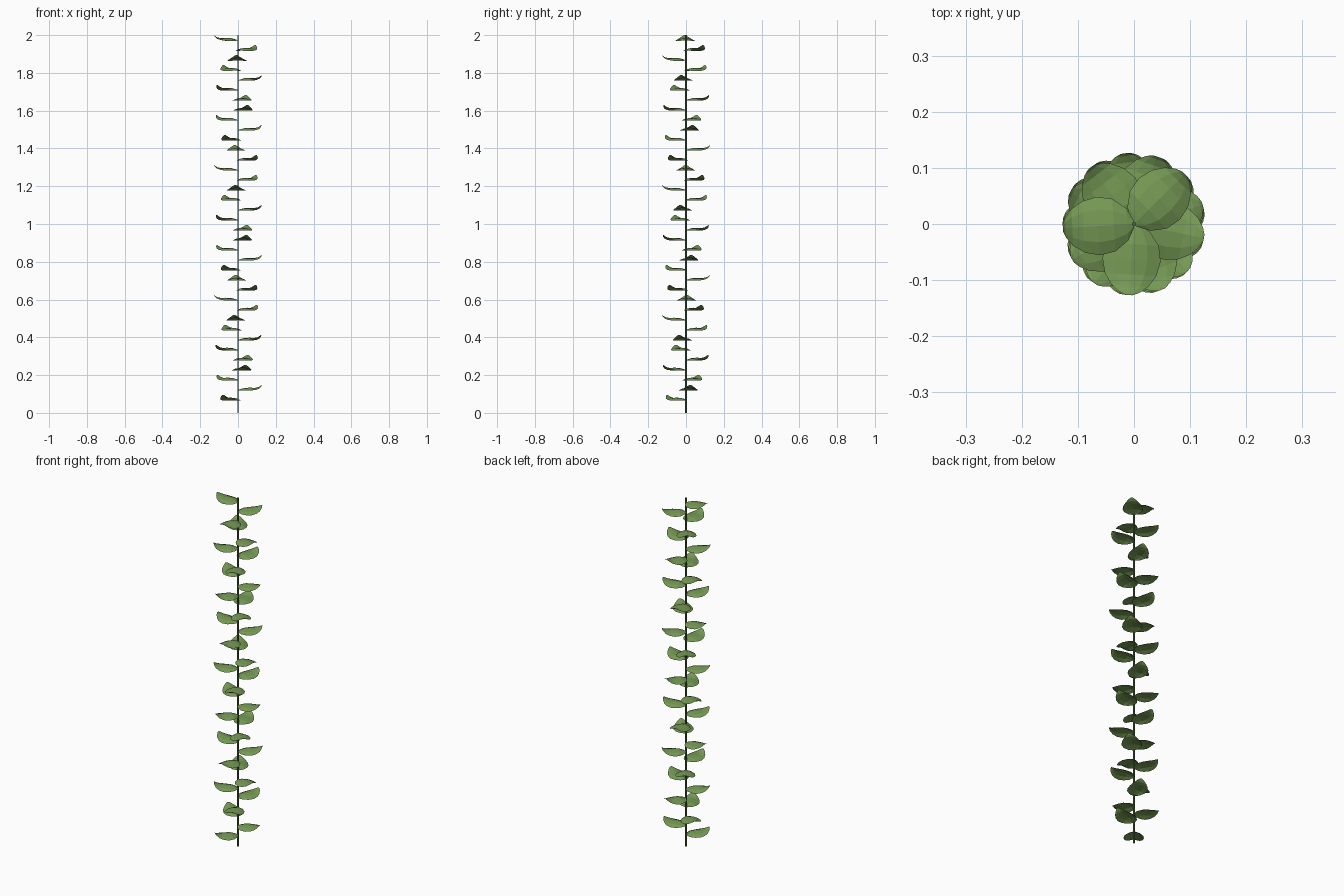
import bpy, bmesh, math
from mathutils import Matrix

if "Cube" in bpy.data.objects:
    bpy.data.objects.remove(bpy.data.objects["Cube"])


def material(name, rgb):
    m = bpy.data.materials.new(name)
    m.diffuse_color = (*rgb, 1)
    m.use_nodes = True
    m.node_tree.nodes["Principled BSDF"].inputs["Base Color"].default_value = m.diffuse_color
    return m


leaf_mat = material("leaf green", (0.18, 0.32, 0.09))
stem_mat = material("stem green", (0.09, 0.16, 0.05))


def finish(bm, name, mat):
    me = bpy.data.meshes.new(name)
    bm.to_mesh(me)
    bm.free()
    me.materials.append(mat)
    ob = bpy.data.objects.new(name, me)
    bpy.context.collection.objects.link(ob)
    return ob


# stem: thin straight rod
bm = bmesh.new()
bmesh.ops.create_cone(bm, cap_ends=True, segments=6, radius1=0.004, radius2=0.004,
                      depth=2.0, matrix=Matrix.Translation((0, 0, 1)))
finish(bm, "stem", stem_mat)

# leaf stations: distance from stem, half width, midrib height, edge height
STATIONS = [
    (0.000, 0.006, 0.003, 0.001),
    (0.012, 0.029, 0.007, 0.000),
    (0.036, 0.047, 0.014, 0.000),
    (0.064, 0.052, 0.015, 0.000),
    (0.090, 0.046, 0.014, 0.004),
    (0.110, 0.033, 0.018, 0.011),
    (0.122, 0.018, 0.025, 0.021),
    (0.127, 0.006, 0.030, 0.029),
]
# arched cross-section: side position, share of midrib height
SECTION = [(-1, 0), (-0.55, 0.7), (0, 1), (0.55, 0.7), (1, 0)]

# arched leaf blade with an upturned tip
bm = bmesh.new()
rows = [[bm.verts.new((r, s * w, e + (m - e) * k)) for s, k in SECTION]
        for r, w, m, e in STATIONS]
for a, b in zip(rows, rows[1:]):
    for j in range(len(SECTION) - 1):
        bm.faces.new((a[j], b[j], b[j + 1], a[j + 1]))
leaf = finish(bm, "leaf", leaf_mat)

# leaves spiralling up the stem
COUNT = 37
for i in range(COUNT):
    ob = leaf if i == 0 else leaf.copy()
    if i:
        bpy.context.collection.objects.link(ob)
    ob.name = f"leaf_{i + 1}"
    down = COUNT - 1 - i
    ob.location = (0, 0, 1.97 - down * 0.0529)
    ob.rotation_euler = (0, 0, math.radians(183.3 - down * 138.66))
